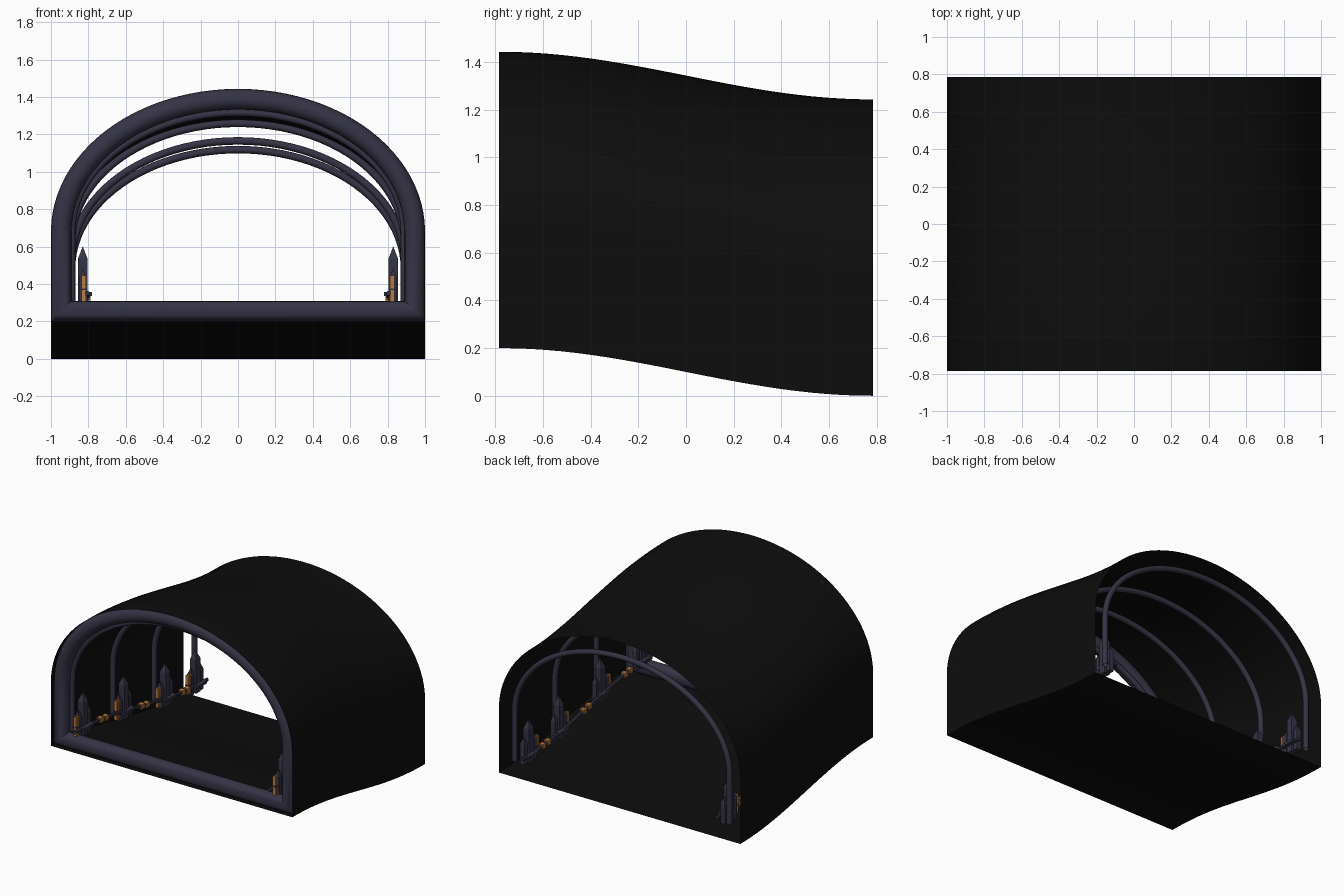
import bpy, bmesh, math

old = bpy.data.objects.get("Cube")
if old:
    bpy.data.objects.remove(old, do_unlink=True)

HALF = 0.785      # half length of the tunnel
SPRING = 0.48     # height where the walls turn into the arch


def material(name, rgb, rough=0.8):
    m = bpy.data.materials.new(name)
    m.use_nodes = True
    m.diffuse_color = (*rgb, 1)
    m.roughness = rough
    bsdf = next(n for n in m.node_tree.nodes if n.type == 'BSDF_PRINCIPLED')
    bsdf.inputs["Base Color"].default_value = (*rgb, 1)
    bsdf.inputs["Roughness"].default_value = rough
    return m


BLACK = material("soot black", (0.004, 0.004, 0.004))
METAL = material("dark violet metal", (0.036, 0.034, 0.06))
AMBER = material("amber", (0.5, 0.2, 0.05))


def drop(y):
    """Height of the sloping floor line at y."""
    return 0.1 + 0.1 * math.cos(math.pi * (y + HALF) / (2 * HALF))


def arch(half, bottom, top, steps=48):
    """Arch outline in x and z, from the right foot over to the left foot."""
    pts = [(half, bottom)]
    for i in range(steps + 1):
        a = math.pi * i / steps
        pts.append((half * math.cos(a), SPRING + (top - SPRING) * math.sin(a)))
    return pts + [(-half, bottom)]


def finish(name, bm, mat, smooth=True):
    bmesh.ops.recalc_face_normals(bm, faces=bm.faces)
    me = bpy.data.meshes.new(name)
    bm.to_mesh(me)
    bm.free()
    me.materials.append(mat)
    ob = bpy.data.objects.new(name, me)
    bpy.context.collection.objects.link(ob)
    if smooth:
        bpy.ops.object.select_all(action='DESELECT')
        ob.select_set(True)
        bpy.context.view_layer.objects.active = ob
        bpy.ops.object.shade_smooth_by_angle(angle=math.radians(40))
    return ob


def loft(name, rings, mat, ring_closed, loop, cap=False):
    """Skin a row of equal rings of points."""
    bm = bmesh.new()
    rows = [[bm.verts.new(p) for p in ring] for ring in rings]
    n = len(rows[0])
    pairs = list(zip(rows, rows[1:])) + ([(rows[-1], rows[0])] if loop else [])
    for a, b in pairs:
        for i in range(n if ring_closed else n - 1):
            j = (i + 1) % n
            bm.faces.new((a[i], a[j], b[j], b[i]))
    if cap:
        bm.faces.new(rows[0])
        bm.faces.new(rows[-1])
    return finish(name, bm, mat)


def arch_tube(name, half, bottom, top, y, radius, closed, sides=16):
    """Round bar bent along an arch; a closed one also crosses the floor."""
    rings = []
    for k in range(sides):
        a = 2 * math.pi * k / sides
        out, yy = radius * math.cos(a), y + radius * math.sin(a)
        low = bottom - out if closed else bottom
        rings.append([(x, yy, z + drop(y)) for x, z in arch(half + out, low, top + out)])
    return loft(name, rings, METAL, closed, True)


def add_box(bm, x, y, z0, z1, wx, wy, tip=0):
    """Upright box, with a pyramid point when tip is given."""
    ring = [(-1, -1), (1, -1), (1, 1), (-1, 1)]
    low, high = ([bm.verts.new((x + sx * wx / 2, y + sy * wy / 2, z)) for sx, sy in ring]
                 for z in (z0, z1))
    bm.faces.new(low)
    for i in range(4):
        j = (i + 1) % 4
        bm.faces.new((low[i], low[j], high[j], high[i]))
    if tip:
        apex = bm.verts.new((x, y, z1 + tip))
        for i in range(4):
            bm.faces.new((high[i], high[(i + 1) % 4], apex))
    else:
        bm.faces.new(high)


# Tunnel shell: one open-ended skin following the slope
stations = [-HALF + 2 * HALF * i / 24 for i in range(25)]
loft("tunnel_shell",
     [[(x, y, z + drop(y)) for x, z in arch(1, 0, 1.243)] for y in stations],
     BLACK, True, False)

# Rounded rim around the front opening
arch_tube("front_rim", 0.945, 0.055, 1.188, -0.73, 0.055, True)

# Four ribs inside
RIBS = (-0.69, -0.21, 0.28, 0.755)
for i, y in enumerate(RIBS):
    arch_tube(f"rib_{i + 1}", 0.89, 0.11, 1.118, y, 0.02, False, 10)

for side, sx in (("left", 1), ("right", -1)):
    # Handrail along the wall
    circle = [2 * math.pi * k / 8 for k in range(8)]
    loft(f"{side}_rail",
         [[(sx * 0.805 + 0.013 * math.cos(a), y, 0.15 + drop(y) + 0.013 * math.sin(a))
           for a in circle] for y in stations],
         METAL, True, False, True)

    posts, lamps = bmesh.new(), bmesh.new()
    for y in RIBS:
        c = min(y + 0.04, 0.68)
        base = drop(c)
        # Pointed posts: a tall one between two short ones
        add_box(posts, sx * 0.83, c, base + 0.09, base + 0.34, 0.05, 0.05, 0.065)
        for dy in (-0.055, 0.055):
            add_box(posts, sx * 0.83, c + dy, base + 0.09, base + 0.24, 0.036, 0.034, 0.05)
        # Cross bracket from the post to the rail
        add_box(posts, sx * 0.815, c, base + 0.14, base + 0.16, 0.07, 0.13)
        # Pair of amber lamp bars in front of the posts
        for dy in (-0.095, -0.07):
            add_box(lamps, sx * 0.825, c + dy, base + 0.11, base + 0.25, 0.024, 0.016)
        add_box(posts, sx * 0.825, c - 0.083, base + 0.17, base + 0.18, 0.03, 0.045)
    # Small amber sleeves on the rail, midway between the ribs
    for a, b in zip(RIBS, RIBS[1:]):
        for dy in (-0.03, 0.03):
            y = (a + b) / 2 + dy
            add_box(lamps, sx * 0.805, y, drop(y) + 0.135, drop(y) + 0.17, 0.034, 0.035)
    finish(f"{side}_posts", posts, METAL, False)
    finish(f"{side}_lamps", lamps, AMBER, False)
